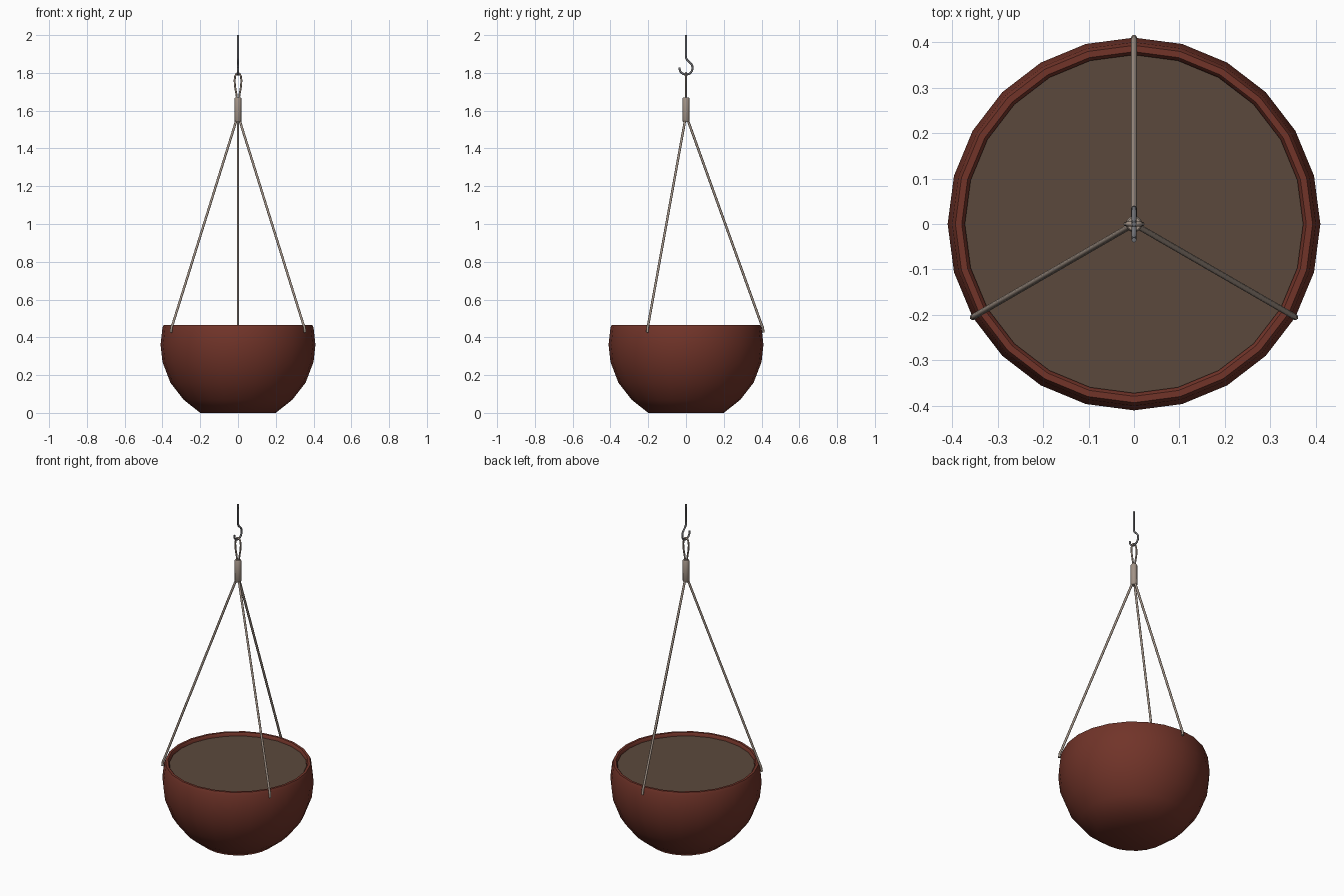
import bpy, bmesh, math
from math import sin, cos, pi, radians

if "Cube" in bpy.data.objects:
    bpy.data.objects.remove(bpy.data.objects["Cube"])


def material(name, rgb):
    m = bpy.data.materials.new(name)
    m.diffuse_color = (*rgb, 1)
    m.use_nodes = True
    m.node_tree.nodes["Principled BSDF"].inputs["Base Color"].default_value = m.diffuse_color
    return m


TERRACOTTA = material("terracotta", (0.165, 0.034, 0.022))
SOIL = material("soil", (0.105, 0.066, 0.045))
ROPE = material("rope", (0.36, 0.29, 0.24))
METAL = material("metal", (0.17, 0.17, 0.18))


def finish(ob, mat, angle=40):
    ob.data.materials.append(mat)
    bpy.ops.object.select_all(action='DESELECT')
    ob.select_set(True)
    bpy.context.view_layer.objects.active = ob
    if ob.type == 'CURVE':
        bpy.ops.object.convert(target='MESH')
        ob = bpy.context.object
    bpy.ops.object.shade_smooth_by_angle(angle=radians(angle))
    return ob


def lathe(name, profile, mat, n=24):
    """Spin (radius, height) points about z; radius 0 closes the surface."""
    bm = bmesh.new()
    vs = [bm.verts.new((r, 0, z)) for r, z in profile]
    es = [bm.edges.new(p) for p in zip(vs, vs[1:])]
    bmesh.ops.spin(bm, geom=vs + es, cent=(0, 0, 0), axis=(0, 0, 1),
                   angle=2 * pi, steps=n)
    bmesh.ops.remove_doubles(bm, verts=bm.verts, dist=1e-5)
    bmesh.ops.recalc_face_normals(bm, faces=bm.faces)
    me = bpy.data.meshes.new(name)
    bm.to_mesh(me)
    bm.free()
    ob = bpy.data.objects.new(name, me)
    bpy.context.collection.objects.link(ob)
    return finish(ob, mat)


def tube(name, points, radius, mat, cyclic=False):
    cu = bpy.data.curves.new(name, 'CURVE')
    cu.dimensions = '3D'
    cu.bevel_depth = radius
    cu.bevel_resolution = 2
    cu.use_fill_caps = True
    sp = cu.splines.new('POLY')
    sp.points.add(len(points) - 1)
    for p, co in zip(sp.points, points):
        p.co = (*co, 1)
    sp.use_cyclic_u = cyclic
    ob = bpy.data.objects.new(name, cu)
    bpy.context.collection.objects.link(ob)
    return finish(ob, mat, 60)


# bowl: part of a sphere with a flat foot and a softened rim
lathe("pot", [(0, 0), (0.2, 0), (0.288, 0.07), (0.358, 0.16), (0.4, 0.27),
              (0.41, 0.36), (0.4, 0.45), (0.393, 0.465), (0.379, 0.465),
              (0.372, 0.456), (0.372, 0.43), (0, 0.43)], TERRACOTTA)

# soil filling
lathe("soil", [(0.373, 0.435), (0.373, 0.446), (0, 0.446)], SOIL)

# three ropes from the clamp to the rim, ends bent down the outside
for i, a in enumerate((90, 210, 330)):
    c, s = cos(radians(a)), sin(radians(a))
    path = [(0.006, 1.56), (0.398, 0.472), (0.406, 0.455), (0.41, 0.425)]
    tube(f"rope_{i + 1}", [(r * c, r * s, z) for r, z in path], 0.0065, ROPE)

# clamp binding the ropes
lathe("rope_clamp", [(0, 1.54), (0.015, 1.54), (0.018, 1.545), (0.018, 1.665),
                     (0.015, 1.67), (0, 1.67)], ROPE, 12)

# hanging loop above the clamp
loop = [(0.005, 1.66), (0.009, 1.69), (0.016, 1.73), (0.018, 1.76),
        (0.015, 1.783), (0.008, 1.796)]
tube("rope_loop", [(x, 0, z) for x, z in loop] + [(0, 0, 1.8)]
     + [(-x, 0, z) for x, z in reversed(loop)], 0.005, ROPE)

# ceiling hook
arc = [(0.035 * cos(t), 1.826 + 0.035 * sin(t))
       for t in (radians(50 - 18 * k) for k in range(14))]
tube("hook", [(0, 0, 2.0), (0, 0, 1.88), (0, 0.006, 1.868)]
     + [(0, y, z) for y, z in arc], 0.0055, METAL)
